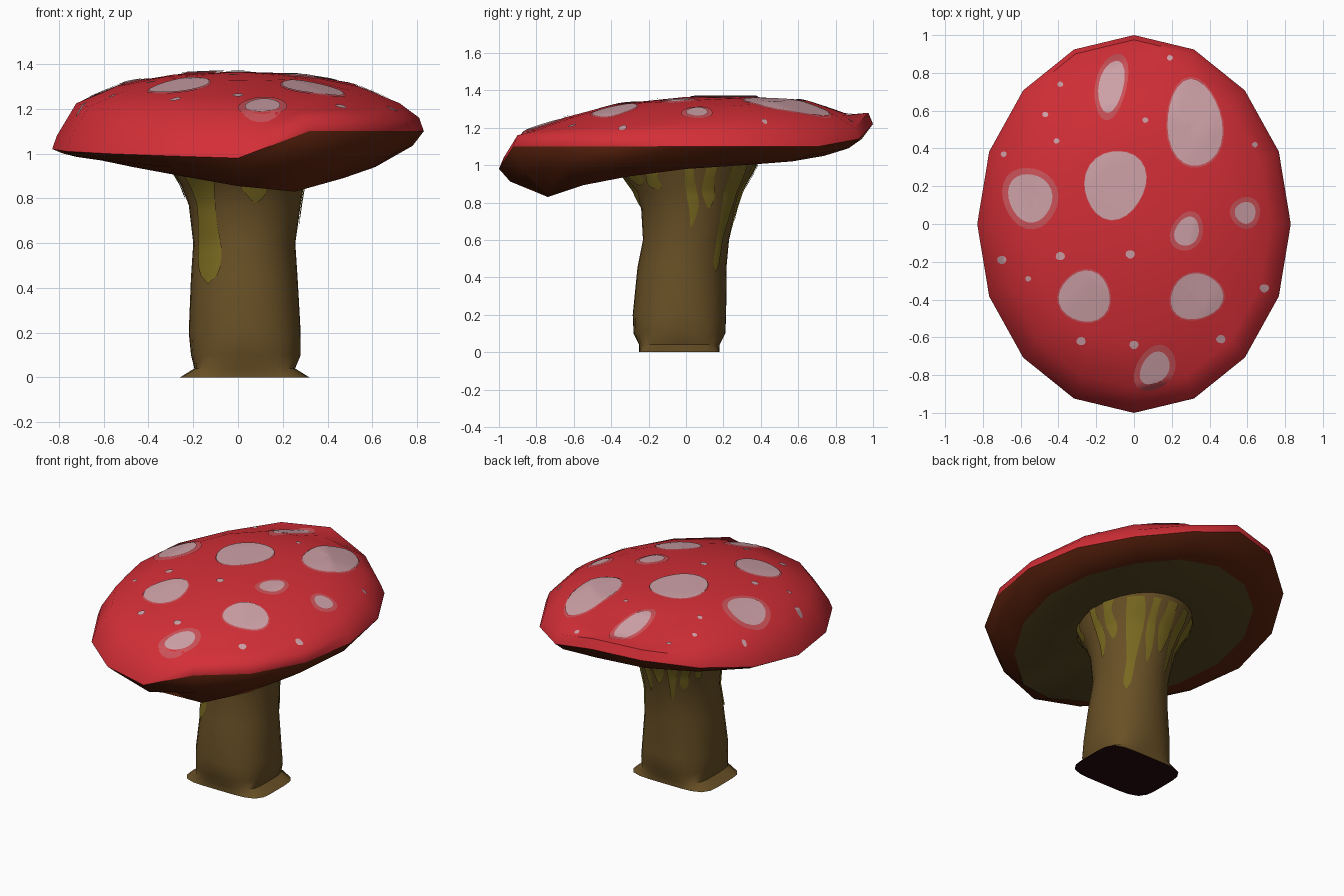
import bpy, bmesh, math
from mathutils import Vector
from mathutils.bvhtree import BVHTree

cube = bpy.data.objects.get("Cube")
if cube:
    bpy.data.objects.remove(cube)


def material(name, r, g, b):
    m = bpy.data.materials.new(name)
    m.use_nodes = True
    m.diffuse_color = (r, g, b, 1)
    bsdf = m.node_tree.nodes["Principled BSDF"]
    bsdf.inputs["Base Color"].default_value = (r, g, b, 1)
    bsdf.inputs["Roughness"].default_value = 0.8
    return m


red = material("cap red", .66, .028, .038)
rust = material("rim brown", .105, .016, .004)
gill = material("gill olive", .09, .06, .016)
pink = material("spot pink", .62, .36, .39)
rose = material("halo rose", .60, .085, .10)
bark = material("stem brown", .14, .08, .019)
moss = material("drip olive", .19, .14, .014)
dark = material("base maroon", .02, .003, .004)


def finish(name, bm, mats, angle=45):
    bmesh.ops.recalc_face_normals(bm, faces=bm.faces)
    mesh = bpy.data.meshes.new(name)
    bm.to_mesh(mesh)
    bm.free()
    for m in mats:
        mesh.materials.append(m)
    ob = bpy.data.objects.new(name, mesh)
    bpy.context.collection.objects.link(ob)
    bpy.ops.object.select_all(action='DESELECT')
    ob.select_set(True)
    bpy.context.view_layer.objects.active = ob
    bpy.ops.object.shade_smooth_by_angle(angle=math.radians(angle))
    return ob


def loft(bm, rings, mats, closed=True):
    """Join rows of points with quads, one material index per band."""
    rows = [[bm.verts.new(p) for p in ring] for ring in rings]
    for low, high, mat in zip(rows, rows[1:], mats):
        n = len(low)
        for i in range(n if closed else n - 1):
            j = (i + 1) % n
            bm.faces.new((low[i], low[j], high[j], high[i])).material_index = mat
    return rows


def fan(bm, row, point, mat):
    tip = bm.verts.new(point)
    for i, v in enumerate(row):
        bm.faces.new((v, row[(i + 1) % len(row)], tip)).material_index = mat


# Cap: tilted sixteen-sided oval with an uneven rim
SIDES = 16
RIM = [.98, 1.1, 1.1, 1.1, 1.1, 1.1, 1.1, 1.14,
       1.22, 1.2, 1.14, 1.07, 1.02, 1.01, 1.0, .99]
LIP = [.855, .83, .89, .94, .98, 1.0, 1.02, 1.05,
       1.07, 1.06, 1.05, 1.02, .99, .97, .94, .9]


def oval(scale, height):
    pts = []
    for i in range(SIDES):
        a = math.tau * i / SIDES
        y = -scale * math.cos(a)
        pts.append((.83 * scale * math.sin(a), y, height(i, y)))
    return pts


cap_rings = [
    oval(.4, lambda i, y: .99 + .1 * y),
    oval(.8, lambda i, y: LIP[i]),
    oval(.94, lambda i, y: (RIM[i] + LIP[i]) / 2 - .005),
    oval(1, lambda i, y: RIM[i]),
    oval(.975, lambda i, y: RIM[i] + .06),
    oval(.87, lambda i, y: 1.225 + .05 * y),
    oval(.65, lambda i, y: 1.3 + .07 * y),
    oval(.38, lambda i, y: 1.345 + .05 * y),
]
bm = bmesh.new()
rows = loft(bm, cap_rings, [2, 1, 1, 0, 0, 0, 0])
fan(bm, rows[0], (0, 0, 1), 2)
fan(bm, rows[-1], (0, 0, 1.365), 0)
bmesh.ops.recalc_face_normals(bm, faces=bm.faces)
bm.faces.ensure_lookup_table()
surface = BVHTree.FromBMesh(bm)
finish("cap", bm, [red, rust, gill], 50)


# Spots: thin plates draped on the cap
def drape(x, y, lift):
    hit, normal, _, _ = surface.ray_cast(Vector((x, y, 3)), Vector((0, 0, -1)))
    return hit + Vector((0, 0, lift))


def spot(bm, x, y, rx, ry, turn, lift, mat, n=24, steps=5):
    c, s = math.cos(math.radians(turn)), math.sin(math.radians(turn))
    rings = []
    for k in range(steps, 0, -1):
        ring = []
        for i in range(n):
            a = math.tau * i / n
            wobble = k / steps * (1 + .04 * math.sin(3 * a + x * 9))
            u, v = rx * wobble * math.cos(a), ry * wobble * math.sin(a)
            ring.append(drape(x + u * c - v * s, y + u * s + v * c, lift))
        rings.append(ring)
    rows = loft(bm, rings, [mat] * steps)
    fan(bm, rows[-1], drape(x, y, lift), mat)


# x, y, half width, half length, turn, halo size
BIG = [(-.1, .21, .16, .185, -20, 1.02), (.32, .53, .145, .23, 5, 1.05),
       (-.55, .14, .115, .13, 20, 1.27), (-.12, .73, .065, .14, -12, 1.28),
       (.59, .06, .055, .058, 0, 1.45), (.28, -.04, .062, .08, -25, 1.35),
       (-.26, -.385, .135, .135, 0, 1.06), (.33, -.385, .14, .12, 15, 1.06),
       (.11, -.765, .07, .095, -35, 1.4)]
SMALL = [(-.39, .74), (.19, .88), (-.47, .58), (-.41, .44), (.06, .55),
         (-.69, .37), (.64, .42), (-.7, -.19), (-.56, -.29), (-.39, -.17),
         (-.02, -.16), (.69, -.34), (-.28, -.62), (0, -.64), (.46, -.61)]
bm = bmesh.new()
for x, y, rx, ry, turn, halo in BIG:
    spot(bm, x, y, rx * halo, ry * halo, turn, .004, 1)
    spot(bm, x, y, rx, ry, turn, .008, 0)
for i, (x, y) in enumerate(SMALL):
    r = .025 if y < -.15 and i != 8 else .016
    spot(bm, x, y, r, r * .9, 0, .006, 0, 10, 2)
finish("cap_spots", bm, [pink, rose])

# Stem rows: height, x centre, y centre, x radius, y radius, squareness
STEM = [(0, .03, -.035, .29, .215, 5), (.04, .03, -.035, .225, .215, 4),
        (.1, .035, -.035, .245, .245, 2.6), (.2, .03, -.035, .25, .25, 2.3),
        (.45, .028, -.022, .238, .238, 2), (.6, .028, 0, .228, .23, 2),
        (.77, .03, .015, .25, .255, 2), (.86, .02, .01, .275, .29, 2),
        (.95, .01, .005, .32, .35, 2), (1.05, .01, .005, .35, .4, 2)]


def stem_point(angle, z, lift=0.0):
    low, high = next((p for p in zip(STEM, STEM[1:]) if z <= p[1][0]), STEM[-2:])
    t = (z - low[0]) / (high[0] - low[0])
    _, cx, cy, rx, ry, power = [a + (b - a) * t for a, b in zip(low, high)]
    c, s = math.cos(angle), math.sin(angle)
    k = (abs(c) ** power + abs(s) ** power) ** (-1 / power)
    return (cx + (rx * k + lift) * c, cy + (ry * k + lift) * s, z)


bm = bmesh.new()
rings = [[stem_point(math.tau * i / 32, row[0]) for i in range(32)] for row in STEM]
rows = loft(bm, rings, [0] * len(rings))
fan(bm, rows[0], (.03, -.035, 0), 1)
finish("stem", bm, [bark, dark])

# Drips: thin streaks running down from the cap; angle, half width, lowest point
DRIPS = [(228, 17, .42), (268, 7, .86), (280, 11, .78), (305, 9, .89),
         (328, 8, .87), (4, 5, .67), (22, 6, .77), (50, 9, .43), (73, 5, .62),
         (92, 8, .7), (112, 6, .6), (132, 8, .68), (152, 5, .74), (175, 9, .8)]
bm = bmesh.new()
for turn, width, bottom in DRIPS:
    strip = []
    for k in range(17):
        t = k / 16
        z = 1.0 + (bottom - 1.0) * t
        taper = math.sqrt(max(1 - t ** 6, .004))
        half = width * taper * (1 + .25 * math.sin(7 * t + turn))
        middle = turn + 2 * math.sin(5 * t + turn)
        strip.append([stem_point(math.radians(middle + half * e / 3), z, .006)
                      for e in range(-3, 4)])
    loft(bm, strip, [0] * 16, closed=False)
finish("stem_drips", bm, [moss])
